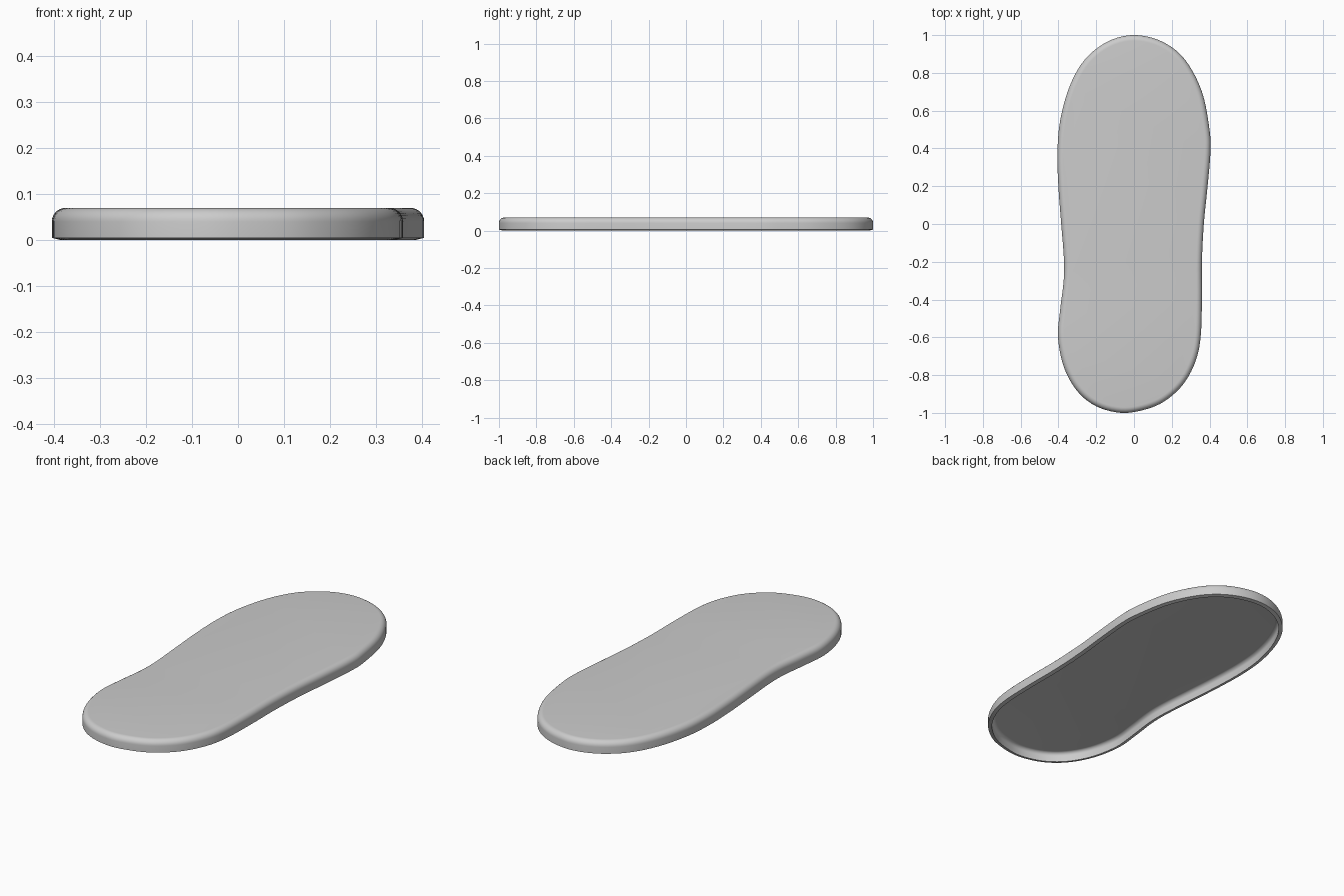
import bpy, bmesh, math
from mathutils import Vector

if "Cube" in bpy.data.objects:
    bpy.data.objects.remove(bpy.data.objects["Cube"])

# Sole outline, clockwise from the toe
OUTLINE = [(0, 1), (.15, .965), (.27, .87), (.36, .70), (.40, .50), (.405, .38),
           (.39, .2), (.37, 0), (.36, -.2), (.36, -.4), (.353, -.6), (.325, -.73),
           (.26, -.85), (.16, -.94), (.05, -.985), (-.07, -1), (-.2, -.965),
           (-.3, -.885), (-.37, -.76), (-.402, -.60), (-.39, -.45), (-.372, -.3),
           (-.371, -.18), (-.385, 0), (-.4, .2), (-.405, .38), (-.39, .55),
           (-.34, .73), (-.26, .87), (-.14, .965)]


def smooth_loop(points, steps):
    """Closed Catmull-Rom curve through the points."""
    pts = [Vector(p) for p in points]
    n, out = len(pts), []
    for i in range(n):
        a, b, c, d = (pts[(i + k) % n] for k in (-1, 0, 1, 2))
        for s in range(steps):
            t = s / steps
            out.append(0.5 * (2 * b + (c - a) * t + (2 * a - 5 * b + 4 * c - d) * t ** 2
                              + (3 * b - a - 3 * c + d) * t ** 3))
    return out


def fillet(inset, top, radius, steps=7):
    """Quarter-round section as (inset, z) pairs, wall to top."""
    return [(inset + radius * (1 - math.cos(a)), top - radius + radius * math.sin(a))
            for a in (math.pi / 2 * k / steps for k in range(steps + 1))]


loop = smooth_loop(OUTLINE, 5)
n = len(loop)
normals = []
for i in range(n):
    t = (loop[(i + 1) % n] - loop[i - 1]).normalized()
    normals.append(Vector((t.y, -t.x)))  # points inward

# Cross-section: underside edge, inner wall, rim, outer wall, top edge
outer = [(0, .005)] + fillet(0, .07, .03)
inner = [(.02, 0)] + fillet(.02, .052, .02)
section = inner[::-1] + outer

bm = bmesh.new()
rings = []
for inset, z in section:
    rings.append([bm.verts.new((*(p + m * inset), z)) for p, m in zip(loop, normals)])
for r0, r1 in zip(rings, rings[1:]):
    for i in range(n):
        j = (i + 1) % n
        bm.faces.new((r0[i], r0[j], r1[j], r1[i]))

# Top skin and hollow underside
bm.faces.new(rings[0])
bm.faces.new(rings[-1])
bmesh.ops.recalc_face_normals(bm, faces=bm.faces)

# The curve may overshoot its points, so centre the result
for axis in (0, 1):
    vals = [v.co[axis] for v in bm.verts]
    mid = (min(vals) + max(vals)) / 2
    for v in bm.verts:
        v.co[axis] -= mid
mesh = bpy.data.meshes.new("sole_shell")
# Inward test: the inset rings must be narrower than the outer wall
if max(v.co.x for v in rings[-1]) > max(v.co.x for v in rings[len(inner)]):
    raise RuntimeError("section is offset outward")
bm.to_mesh(mesh)
bm.free()
sole = bpy.data.objects.new("sole_shell", mesh)
bpy.context.collection.objects.link(sole)
bpy.context.view_layer.objects.active = sole
sole.select_set(True)
bpy.ops.object.shade_smooth_by_angle(angle=math.radians(35))
